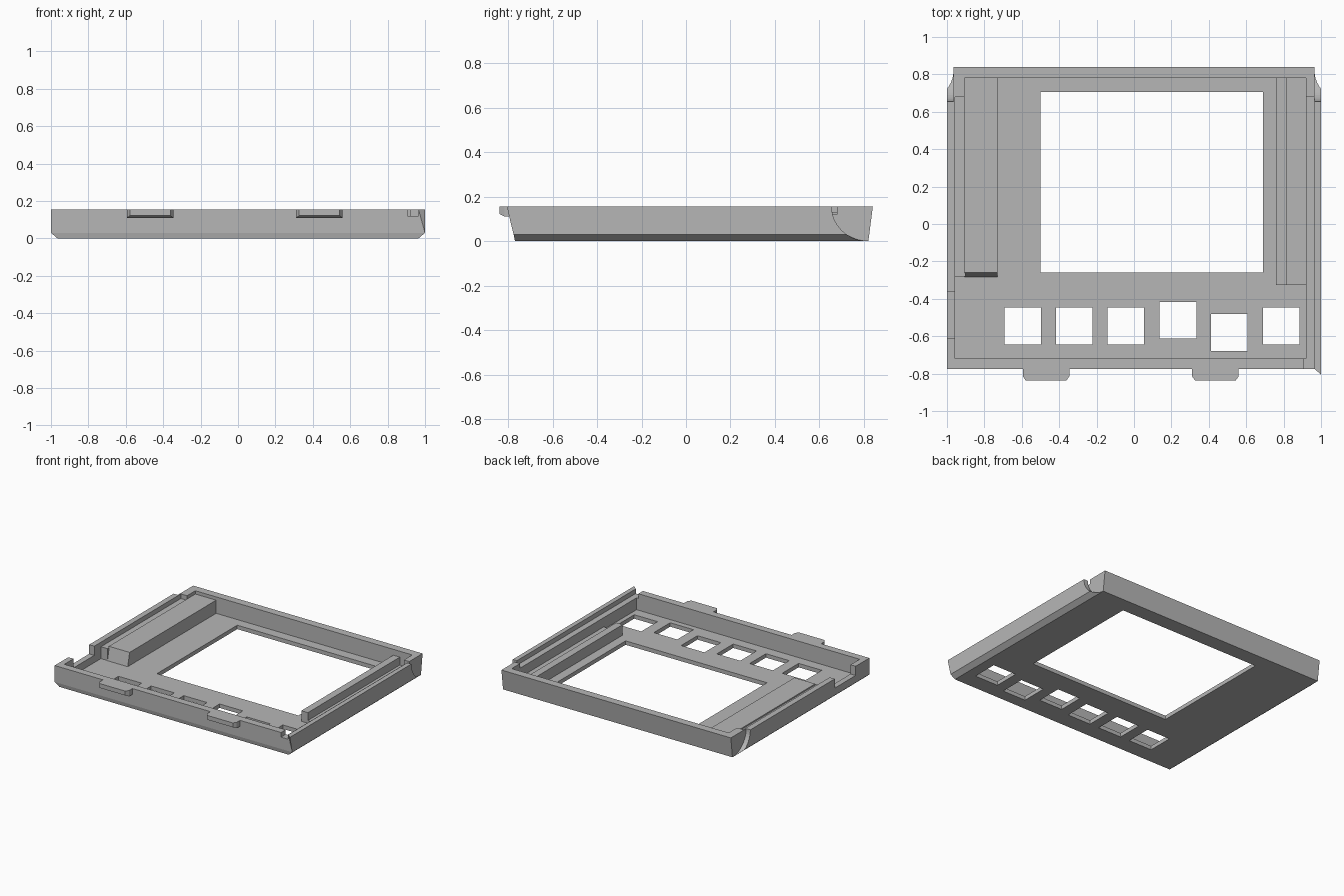
import bpy, bmesh, math

cube = bpy.data.objects.get("Cube")
if cube:
    bpy.data.objects.remove(cube, do_unlink=True)

grey = bpy.data.materials.new("plain grey")
grey.use_nodes = True
colour = (0.47, 0.47, 0.47, 1)
grey.diffuse_color = colour
grey.node_tree.nodes["Principled BSDF"].inputs["Base Color"].default_value = colour

TOP, FLOOR, LEDGE = 0.155, 0.03, 0.12


def finish(name, bm):
    bmesh.ops.recalc_face_normals(bm, faces=bm.faces)
    mesh = bpy.data.meshes.new(name)
    bm.to_mesh(mesh)
    bm.free()
    mesh.materials.append(grey)
    obj = bpy.data.objects.new(name, mesh)
    bpy.context.collection.objects.link(obj)
    return obj


def hull(name, points):
    bm = bmesh.new()
    for p in points:
        bm.verts.new(p)
    bmesh.ops.convex_hull(bm, input=bm.verts)
    bmesh.ops.dissolve_limit(bm, angle_limit=0.01, verts=bm.verts, edges=bm.edges)
    return finish(name, bm)


def box(name, x0, x1, y0, y1, z0, z1):
    return hull(name, [(x, y, z) for x in (x0, x1) for y in (y0, y1) for z in (z0, z1)])


def prism_x(name, profile, x0, x1):
    """Extrude a (y, z) outline along x."""
    bm = bmesh.new()
    face = bm.faces.new([bm.verts.new((x0, y, z)) for y, z in profile])
    new = bmesh.ops.extrude_face_region(bm, geom=[face])["geom"]
    bmesh.ops.translate(bm, vec=(x1 - x0, 0, 0),
                        verts=[v for v in new if isinstance(v, bmesh.types.BMVert)])
    return finish(name, bm)


# Outer case: chamfered lower sides, leaning back wall
section = [(0.965, 0), (1, 0.03), (1, TOP)]
case = hull("case_shell", [(s * x, y, z) for s in (-1, 1) for x, z in section
                           for y in (-0.775 + (0.006 if z == 0 else 0), 0.82 + 0.02 * z / TOP)])

# Cutters: main cavity, screen window, button holes
cutters = [
    box("cavity_cutter", -0.957, 0.92, -0.72, 0.78, FLOOR, 0.3),
    box("window_cutter", -0.5, 0.69, -0.26, 0.705, -0.1, 0.1),
]
for x, y in [(-0.595, -0.545), (-0.32, -0.545), (-0.045, -0.545),
             (0.235, -0.515), (0.51, -0.58), (0.788, -0.545)]:
    cutters.append(box("button_cutter", x - 0.098, x + 0.098, y - 0.098, y + 0.098, -0.1, 0.1))

# Sliding groove on the left rim, its front opening, and the right wall notch
cutters += [
    box("groove_cutter", 0.9, 0.965, -0.7, 0.68, LEDGE, 0.3),
    box("groove_mouth_cutter", 0.905, 0.965, -0.9, -0.69, LEDGE, 0.3),
    box("wall_notch_cutter", -1.1, -0.9, -0.61, -0.36, 0.085, 0.3),
]

# Rounded scoops at the back corners
arc = [(0.82 - 0.165 * math.cos(t), TOP - TOP * math.sin(t))
       for t in (math.pi / 2 * i / 12 for i in range(13))]
scoop = arc + [(0.82, -0.05), (1, -0.05), (1, 0.3), (0.655, 0.3)]
for s in (-1, 1):
    cutters.append(prism_x("scoop_cutter", scoop, s * 0.965, s * 1.1))

for c in cutters:
    mod = case.modifiers.new(c.name, "BOOLEAN")
    mod.operation = "DIFFERENCE"
    mod.solver = "EXACT"
    mod.object = c
bpy.context.view_layer.update()
evaluated = case.evaluated_get(bpy.context.evaluated_depsgraph_get())
cut_mesh = bpy.data.meshes.new_from_object(evaluated)
case.modifiers.clear()
case.data = cut_mesh
for c in cutters:
    bpy.data.objects.remove(c, do_unlink=True)

# Right-hand support block with a sloping front end, its ledge and corner fill
base = FLOOR - 0.01
prism_x("right_support_block", [(-0.285, base), (0.785, base), (0.785, 0.13), (-0.26, 0.13)],
        -0.905, -0.73)
box("right_ledge", -0.96, -0.9, -0.28, 0.69, base, LEDGE)
box("right_corner_fill", -0.96, -0.905, 0.68, 0.785, base, TOP)

# Left-hand rail and low shelf
box("left_rail", 0.76, 0.815, -0.325, 0.785, base, 0.11)
box("left_shelf", 0.81, 0.925, -0.325, 0.785, base, 0.05)

# Front latch tabs with bevelled ends and underside
for name, x in (("right_latch_tab", -0.47), ("left_latch_tab", 0.435)):
    hull(name, [(x + s * w, y, z) for s in (-1, 1)
                for w, y, low in ((0.124, -0.76, 0.11), (0.124, -0.815, 0.11), (0.108, -0.838, 0.122))
                for z in (low, TOP)])

# Small flared lip on the front left corner
hull("front_corner_lip", [(1, -0.805, TOP), (0.965, -0.775, TOP), (1, -0.765, TOP),
                          (1, -0.775, 0.03), (0.975, -0.765, TOP), (1, -0.79, 0.09)])
